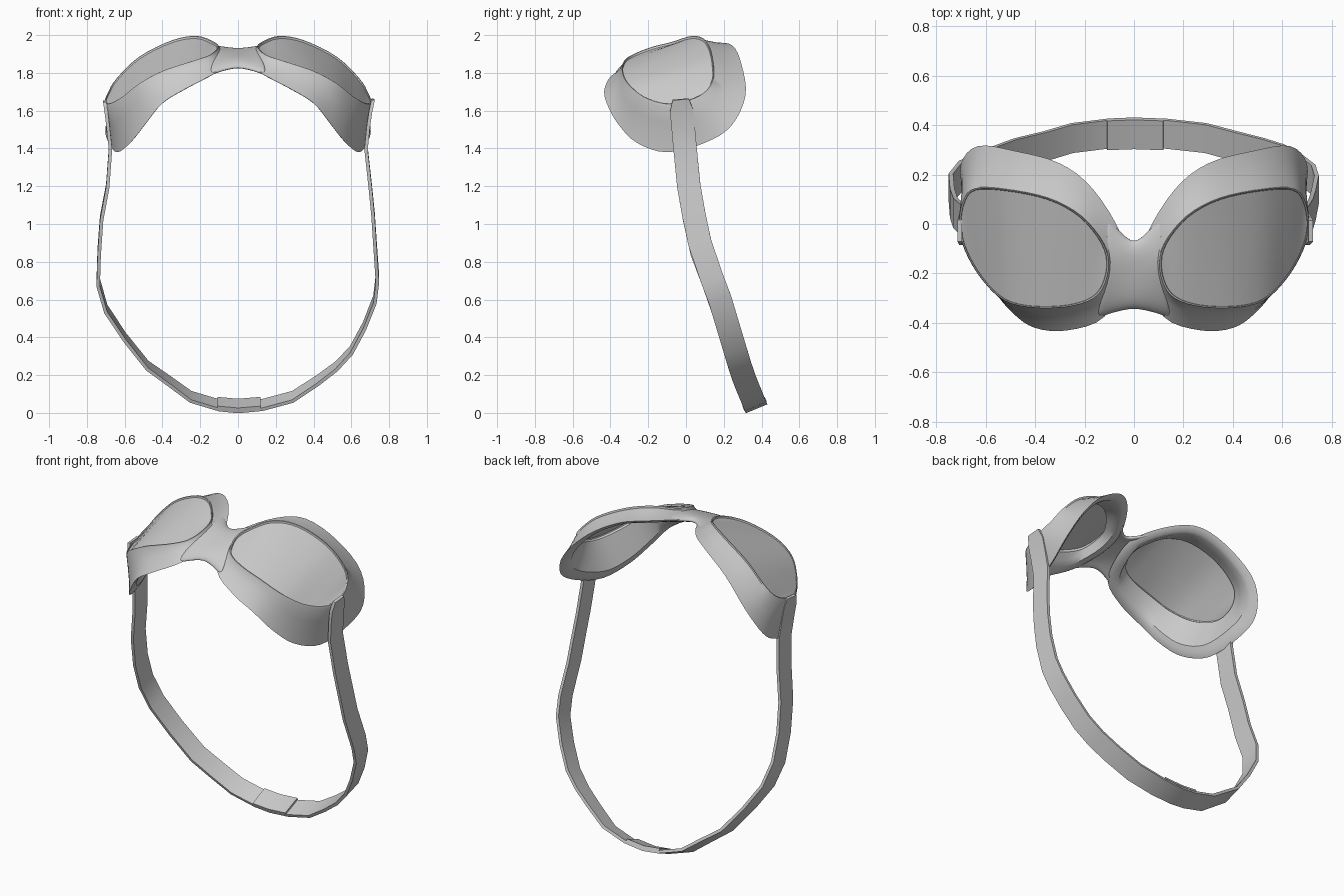
import bpy, bmesh
from mathutils import Vector as V

if "Cube" in bpy.data.objects:
    bpy.data.objects.remove(bpy.data.objects["Cube"])

# Lens edge and face-seal edge of the +x side, matched point for point (start at nose)
LENS = [(.11, -.18, 1.925), (.13, -.08, 1.95), (.22, .03, 1.982), (.35, .10, 1.96), (.52, .135, 1.875),
        (.64, .138, 1.76), (.685, .09, 1.685), (.70, -.01, 1.64), (.675, -.11, 1.63), (.61, -.22, 1.665),
        (.52, -.305, 1.735), (.40, -.333, 1.80), (.25, -.325, 1.85), (.15, -.28, 1.885)]
SEAL = [(.045, -.20, 1.865), (.05, -.05, 1.92), (.165, .14, 1.955), (.30, .245, 1.945), (.48, .295, 1.84),
        (.63, .315, 1.68), (.70, .24, 1.52), (.685, .10, 1.43), (.64, -.10, 1.38), (.57, -.26, 1.43),
        (.49, -.36, 1.53), (.40, -.42, 1.64), (.27, -.43, 1.72), (.12, -.375, 1.80)]


def smooth_loop(pts, n=4):
    """Closed Catmull-Rom curve through the points."""
    p = [V(q) for q in pts]
    out = []
    for i in range(len(p)):
        a, b, c, d = (p[(i + k) % len(p)] for k in (-1, 0, 1, 2))
        for j in range(n):
            t = j / n
            out.append(b + .5 * t * ((c - a) + t * ((2*a - 5*b + 4*c - d) + t * (3*(b - c) + d - a))))
    return out


def make(name, rows, close_u=False, close_v=False, thick=0, subsurf=0, caps=False, angle=40):
    """Loft a surface through rows of points."""
    bm = bmesh.new()
    g = [[bm.verts.new(p) for p in r] for r in rows]
    nu, nv = len(g), len(g[0])
    for i in range(nu if close_u else nu - 1):
        for j in range(nv if close_v else nv - 1):
            a, b = g[i], g[(i + 1) % nu]
            k = (j + 1) % nv
            bm.faces.new((a[j], a[k], b[k], b[j]))
    if caps:
        bm.faces.new(g[0])
        bm.faces.new(g[-1])
    bmesh.ops.remove_doubles(bm, verts=bm.verts, dist=1e-5)
    bmesh.ops.recalc_face_normals(bm, faces=bm.faces)
    # Open sheets face upward
    if not (close_u or close_v) and sum(f.normal.z for f in bm.faces) < 0:
        bmesh.ops.reverse_faces(bm, faces=bm.faces)
    me = bpy.data.meshes.new(name)
    bm.to_mesh(me)
    bm.free()
    ob = bpy.data.objects.new(name, me)
    bpy.context.collection.objects.link(ob)
    if thick:
        m = ob.modifiers.new("thickness", 'SOLIDIFY')
        m.thickness, m.offset = thick, -1
    if subsurf:
        m = ob.modifiers.new("smooth", 'SUBSURF')
        m.levels = m.render_levels = subsurf
    bpy.ops.object.select_all(action='DESELECT')
    ob.select_set(True)
    bpy.context.view_layer.objects.active = ob
    bpy.ops.object.shade_smooth_by_angle(angle=angle * 3.14159 / 180)
    return ob


lens, seal = smooth_loop(LENS), smooth_loop(SEAL)
N = len(lens)
lens_c = sum(lens, V()) / N
seal_c = sum(seal, V()) / N


def scaled(loop, c, f, dz=0):
    return [c + (p - c) * f + V((0, 0, dz)) for p in loop]


def blend(a, b, t):
    return [p.lerp(q, t) for p, q in zip(a, b)]


# Eye cup profile: raised rim, slightly hollow skirt, rolled face seal, funnel-shaped inner wall
rim = scaled(lens, lens_c, 1.03, -.004)
lip = scaled(seal, seal_c, .84, .012)
ledge = scaled(lens, lens_c, .94, -.022)
cup = [scaled(lens, lens_c, .99, -.008), scaled(lens, lens_c, 1.0, .010), scaled(lens, lens_c, 1.02, .010),
       rim, scaled(blend(rim, seal, .35), lens_c.lerp(seal_c, .35), .99),
       scaled(blend(rim, seal, .7), lens_c.lerp(seal_c, .7), .985), seal,
       scaled(seal, seal_c, .97, -.003), scaled(seal, seal_c, .90, .001), lip,
       scaled(blend(ledge, lip, .5), lens_c.lerp(seal_c, .5), 1.0), ledge]

for side, s in (("right", 1), ("left", -1)):
    def flip(rows):
        return [[V((p.x * s, p.y, p.z)) for p in r] for r in rows]
    make(side + "_eye_cup", flip(cup), close_u=True, close_v=True)
    # Lens bent only across its width: straight lines join back and front edges
    rows = [[lens[i].lerp(lens[-i % N], k / 4) for k in range(5)] for i in range(N // 2 + 1)]
    make(side + "_lens", flip(rows))

# Nose bridge: saddle-shaped sheet whose ends follow the skirts of both cups
MID = [(-.35, 1.835), (-.31, 1.875), (-.2, 1.912), (-.11, 1.937), (-.068, 1.925)]
END = [(.15, -.39, 1.795), (.145, -.325, 1.855), (.108, -.19, 1.925), (.125, -.075, 1.95), (.11, .055, 1.943)]
rows = []
for u in (-1, -.75, -.5, -.25, 0, .25, .5, .75, 1):
    t = abs(u) ** 1.5
    rows.append([V((u * b[0], a[0] + (b[1] - a[0]) * t, a[1] + (b[2] - a[1]) * t)) for a, b in zip(MID, END)])
make("nose_bridge", rows, thick=.025, subsurf=2, angle=180)

# Strap: depth follows height, drooping to the back
DEPTH = [(.03, .37), (.2, .30), (.4, .24), (.6, .18), (.85, .085), (1.0, .05), (1.2, .015), (1.4, -.005), (1.68, -.03)]


def depth(z):
    for (z0, y0), (z1, y1) in zip(DEPTH, DEPTH[1:]):
        if z <= z1 or z1 == DEPTH[-1][0]:
            return y0 + (y1 - y0) * (z - z0) / (z1 - z0)


def strap(name, path, half_w, half_t, lift=0, taper=1):
    c = [V((x, depth(z), z)) for x, z in path]
    rows = []
    for i, p in enumerate(c):
        t = (c[min(i + 1, len(c) - 1)] - c[max(i - 1, 0)]).normalized()
        slope = (depth(p.z + .1) - depth(max(p.z - .1, .03))) / (.1 + min(.1, p.z - .03))
        w = V((0, 1, -slope)).normalized() * half_w
        n = t.cross(w).normalized()
        w *= taper if i in (0, len(c) - 1) else 1
        p = p + n * lift
        rows.append([p + w * a + n * half_t * b for a, b in ((-1, -1), (1, -1), (1, 1), (-1, 1))])
    return make(name, rows, close_v=True, caps=True, angle=35)


strap("head_strap", [(-.705, 1.65), (-.698, 1.60), (-.688, 1.52), (-.675, 1.40), (-.69, 1.2), (-.722, 1.03),
                     (-.735, .85), (-.74, .69), (-.70, .55), (-.60, .40), (-.48, .25), (-.36, .165), (-.25, .085),
                     (-.1, .04), (0, .03), (.13, .042), (.29, .085), (.42, .17), (.52, .245), (.60, .33),
                     (.67, .46), (.725, .60), (.738, .71), (.725, .90), (.715, 1.05), (.70, 1.2),
                     (.678, 1.40), (.69, 1.52), (.702, 1.60), (.715, 1.66)], .062, .009, taper=.7)
# Overlapping strap end at the back of the head
strap("strap_overlap", [(-.11, .042), (0, .032), (.12, .042)], .064, .008, .012)
